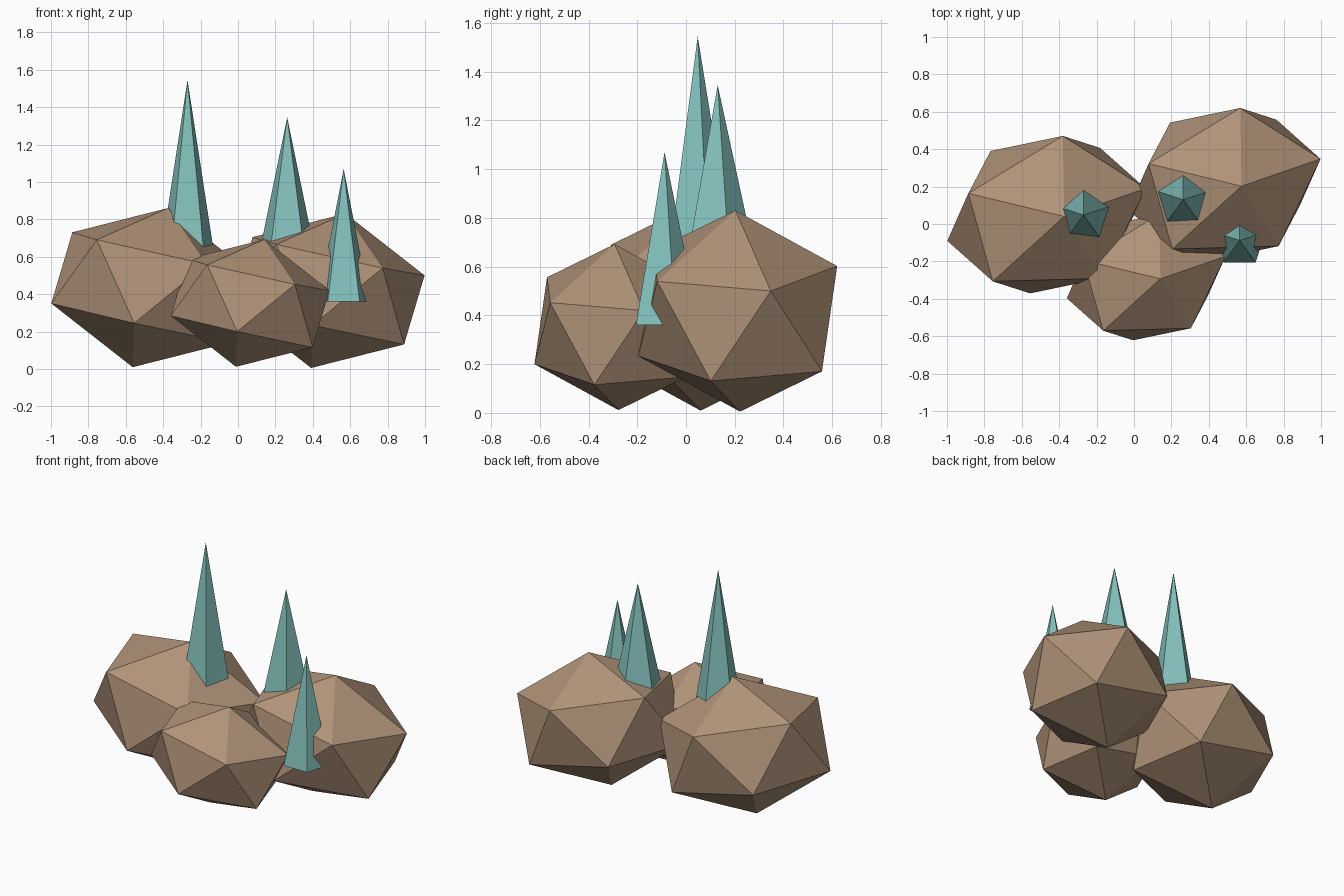
import bpy
from math import radians

if "Cube" in bpy.data.objects:
    bpy.data.objects.remove(bpy.data.objects["Cube"])


def material(name, color):
    mat = bpy.data.materials.new(name)
    mat.diffuse_color = (*color, 1)
    mat.use_nodes = True
    mat.node_tree.nodes["Principled BSDF"].inputs["Base Color"].default_value = mat.diffuse_color
    return mat


rock_mat = material("rock_brown", (0.43, 0.29, 0.19))
crystal_mat = material("crystal_teal", (0.23, 0.53, 0.50))


def finish(name, mat):
    obj = bpy.context.object
    obj.name = name
    obj.data.materials.append(mat)
    bpy.ops.object.shade_flat()


# Boulders: one squashed, tilted icosahedron at three sizes
def rock(name, center, size):
    bpy.ops.mesh.primitive_ico_sphere_add(
        subdivisions=1, radius=size, location=center,
        rotation=(radians(4.8), radians(11.7), radians(16.5)))
    bpy.context.object.scale = (0.581, 0.466, 0.436)
    finish(name, rock_mat)


rock("rock_left", (-0.468, 0.05, 0.435), 1.0)
rock("rock_right", (0.483, 0.212, 0.418), 0.97)
rock("rock_front", (0.065, -0.285, 0.352), 0.8)


# Crystals: five-sided spikes standing in the boulders
def crystal(name, x, y, base, tip):
    bpy.ops.mesh.primitive_cone_add(
        vertices=5, radius1=0.145, radius2=0, depth=tip - base,
        location=(x, y, (base + tip) / 2))
    finish(name, crystal_mat)


crystal("crystal_left", -0.27, 0.048, 0.645, 1.545)
crystal("crystal_middle", 0.263, 0.13, 0.675, 1.345)
crystal("crystal_right", 0.565, -0.088, 0.36, 1.07)
